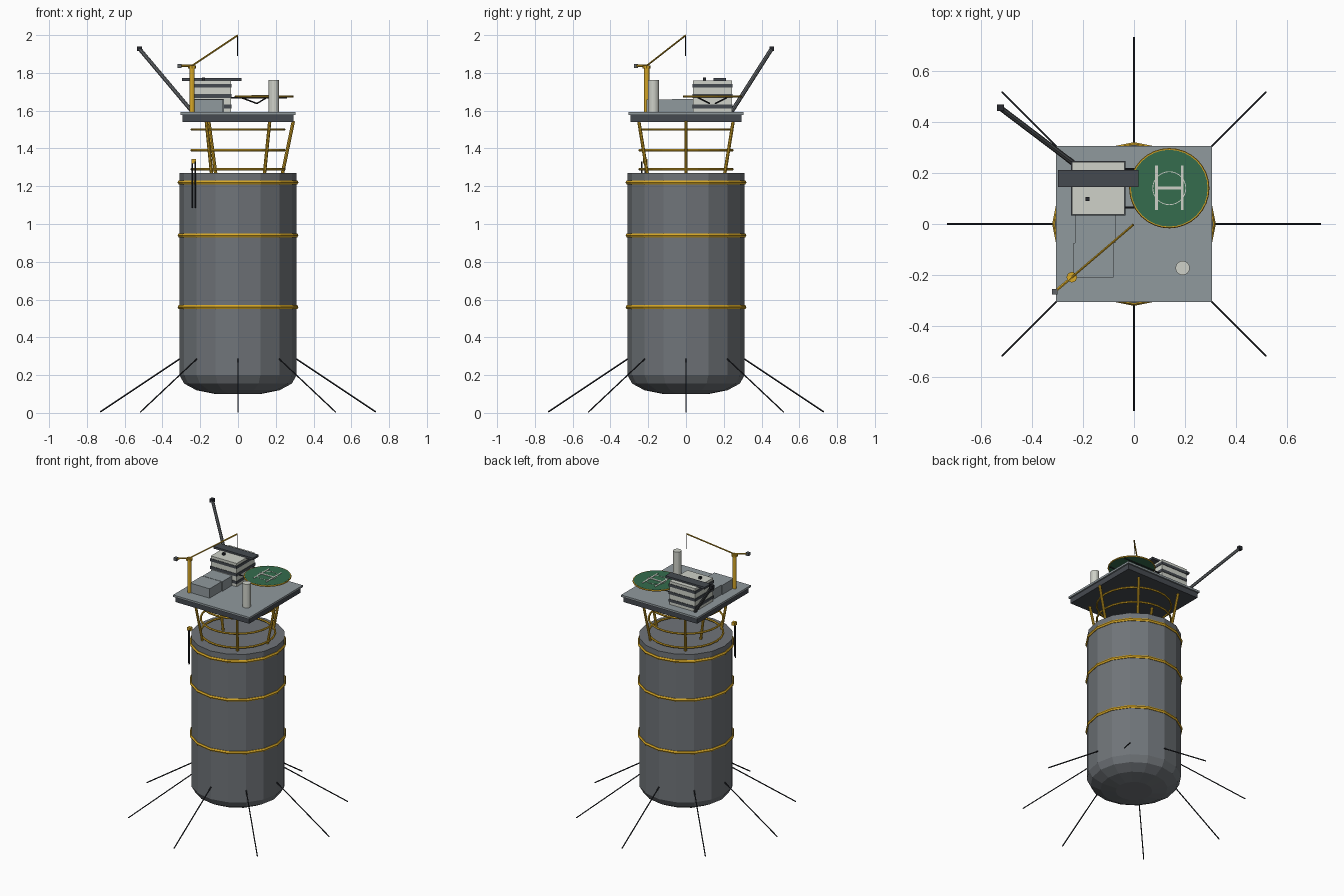
import bpy, bmesh
from math import cos, sin, pi, radians
from mathutils import Vector

cube = bpy.data.objects.get("Cube")
if cube:
    bpy.data.objects.remove(cube, do_unlink=True)


def material(name, r, g, b):
    m = bpy.data.materials.new(name)
    m.use_nodes = True
    m.diffuse_color = (r, g, b, 1)
    node = next(n for n in m.node_tree.nodes if n.type == 'BSDF_PRINCIPLED')
    node.inputs["Base Color"].default_value = (r, g, b, 1)
    return m


HULL = material("hull grey", 0.16, 0.175, 0.19)
DECK = material("deck grey", 0.28, 0.32, 0.34)
DARK = material("dark steel", 0.06, 0.068, 0.08)
LINE = material("mooring black", 0.02, 0.022, 0.028)
YELLOW = material("safety yellow", 0.68, 0.39, 0.02)
WHITE = material("off white", 0.62, 0.64, 0.58)
GREEN = material("pad green", 0.035, 0.15, 0.075)
STEEL = material("boom grey", 0.12, 0.13, 0.14)


def make(name, bm, mat):
    bmesh.ops.recalc_face_normals(bm, faces=bm.faces)
    mesh = bpy.data.meshes.new(name)
    bm.to_mesh(mesh)
    bm.free()
    mesh.materials.append(mat)
    ob = bpy.data.objects.new(name, mesh)
    bpy.context.collection.objects.link(ob)
    return ob


def box(name, x, y, z, mat):
    """Box from (min, max) ranges on each axis."""
    bm = bmesh.new()
    bmesh.ops.create_cube(bm, size=1)
    for v in bm.verts:
        v.co = [(r[0] + r[1]) / 2 + c * (r[1] - r[0]) for r, c in zip((x, y, z), v.co)]
    return make(name, bm, mat)


def block(name, centre, size, mat):
    return box(name, *[(c - size / 2, c + size / 2) for c in centre], mat)


def rod(name, a, b, radius, mat, sides=8):
    a, b = Vector(a), Vector(b)
    bm = bmesh.new()
    bmesh.ops.create_cone(bm, cap_ends=True, segments=sides, radius1=radius,
                          radius2=radius, depth=(b - a).length)
    turn = (b - a).to_track_quat('Z', 'Y')
    for v in bm.verts:
        v.co = turn @ v.co + (a + b) / 2
    return make(name, bm, mat)


def lathe(name, profile, sides, mat, centre=(0, 0), closed=False):
    """Revolve (radius, height) points; open profiles are capped at the ends."""
    bm = bmesh.new()
    rings = [[bm.verts.new((centre[0] + r * cos(2 * pi * i / sides),
                            centre[1] + r * sin(2 * pi * i / sides), z))
              for i in range(sides)] for r, z in profile]
    pairs = list(zip(rings, rings[1:]))
    if closed:
        pairs.append((rings[-1], rings[0]))
    else:
        bm.faces.new(rings[0])
        bm.faces.new(rings[-1])
    for lo, hi in pairs:
        for i in range(sides):
            j = (i + 1) % sides
            bm.faces.new((lo[i], lo[j], hi[j], hi[i]))
    return make(name, bm, mat)


def hoop(name, radius, z, tube, sides, mat, centre=(0, 0)):
    section = [(radius + tube * cos(pi * k / 3), z + tube * sin(pi * k / 3)) for k in range(6)]
    return lathe(name, section, sides, mat, centre, closed=True)


# Floating hull with rounded bottom and yellow bands
lathe("hull", [(0.12, 0.1), (0.22, 0.12), (0.285, 0.155), (0.31, 0.2), (0.31, 1.27)], 16, HULL)
for z in (0.56, 0.94, 1.22):
    hoop("hull_band", 0.308, z, 0.012, 16, YELLOW)

# Mooring lines
for k in range(8):
    c, s = cos(k * pi / 4), sin(k * pi / 4)
    rod("mooring_line", (0.305 * c, 0.305 * s, 0.288), (0.73 * c, 0.73 * s, 0.005), 0.004, LINE, 6)

# Open frame between hull and deck
for z in (1.29, 1.39, 1.5):
    hoop("frame_ring", 0.245, z, 0.007, 24, YELLOW)
for sx in (-1, 1):
    for sy in (-1, 1):
        rod("frame_leg", (sx * 0.14, sy * 0.205, 1.265), (sx * 0.168, sy * 0.25, 1.545), 0.009, YELLOW)
rod("frame_leg", (0.235, 0, 1.265), (0.293, 0, 1.545), 0.009, YELLOW)
rod("frame_leg", (-0.118, 0, 1.265), (-0.155, 0, 1.545), 0.009, YELLOW)

# Deck
box("deck_girder", (-0.295, 0.295), (-0.295, 0.295), (1.54, 1.58), DARK)
box("deck_plate", (-0.305, 0.305), (-0.305, 0.305), (1.578, 1.592), DECK)

# Living quarters with window bands
box("quarters", (-0.243, -0.037), (0.037, 0.243), (1.59, 1.76), WHITE)
for z in (1.622, 1.677, 1.732):
    box("window_band", (-0.246, -0.034), (0.034, 0.246), (z - 0.01, z + 0.01), DARK)
box("roof_walkway", (-0.297, 0.018), (0.145, 0.211), (1.757, 1.772), DARK)
block("roof_vent", (-0.182, 0.098, 1.768), 0.016, LINE)

# Equipment modules and exhaust stack
box("module_rear", (-0.23, -0.073), (-0.075, 0.037), (1.59, 1.662), DECK)
box("module_front", (-0.236, -0.08), (-0.21, -0.075), (1.59, 1.66), DECK)
lathe("stack", [(0.028, 1.59), (0.028, 1.762)], 16, WHITE, (0.19, -0.172))

# Helicopter pad with painted markings
PAD = (0.138, 0.14)
lathe("pad", [(0.15, 1.67), (0.15, 1.68)], 32, GREEN, PAD)
hoop("pad_rim", 0.152, 1.675, 0.005, 32, YELLOW, PAD)
lathe("pad_circle", [(0.063, 1.679), (0.066, 1.679), (0.066, 1.682), (0.063, 1.682)],
      32, WHITE, PAD, closed=True)
for dx in (-0.05, 0.05):
    x = PAD[0] + dx
    box("pad_bar", (x - 0.005, x + 0.005), (0.055, 0.228), (1.679, 1.683), WHITE)
box("pad_crossbar", (0.088, 0.188), (0.135, 0.147), (1.679, 1.683), WHITE)
for sy in (-1, 1):
    y = PAD[1] + sy * 0.075
    rod("pad_beam", (-0.04, y, 1.668), (0.26, y, 1.668), 0.004, LINE, 6)
    rod("pad_strut", (0.02, y, 1.668), (0.1, PAD[1] + sy * 0.015, 1.638), 0.004, LINE, 6)
    rod("pad_strut", (0.15, y, 1.668), (0.1, PAD[1] + sy * 0.015, 1.638), 0.004, LINE, 6)

# Crane
top = Vector((-0.243, -0.208, 1.838))
tip = Vector((-0.003, -0.003, 1.998))
rod("crane_pedestal", (top.x, top.y, 1.59), (top.x, top.y, 1.83), 0.014, YELLOW, 12)
rod("crane_turntable", (top.x, top.y, 1.822), (top.x, top.y, 1.838), 0.021, YELLOW, 8)
rod("crane_jib", top, tip, 0.005, YELLOW, 6)
rod("crane_tail", top, (-0.31, -0.265, 1.838), 0.006, YELLOW, 6)
block("crane_counterweight", (-0.31, -0.265, 1.836), 0.022, STEEL)
rod("crane_cable", tip, (tip.x, tip.y, 1.89), 0.002, LINE, 6)

# Flare boom
rod("flare_boom", (-0.24, 0.24, 1.592), (-0.52, 0.452, 1.925), 0.011, STEEL, 8)
block("flare_tip", (-0.522, 0.454, 1.928), 0.026, LINE)

# Riser pipes on the hull side
block("riser_head", (-0.235, -0.215, 1.332), 0.024, YELLOW)
for dx in (-0.008, 0.008):
    rod("riser_pipe", (-0.235 + dx, -0.225 - dx, 1.085), (-0.235 + dx, -0.225 - dx, 1.33), 0.004, LINE, 6)
